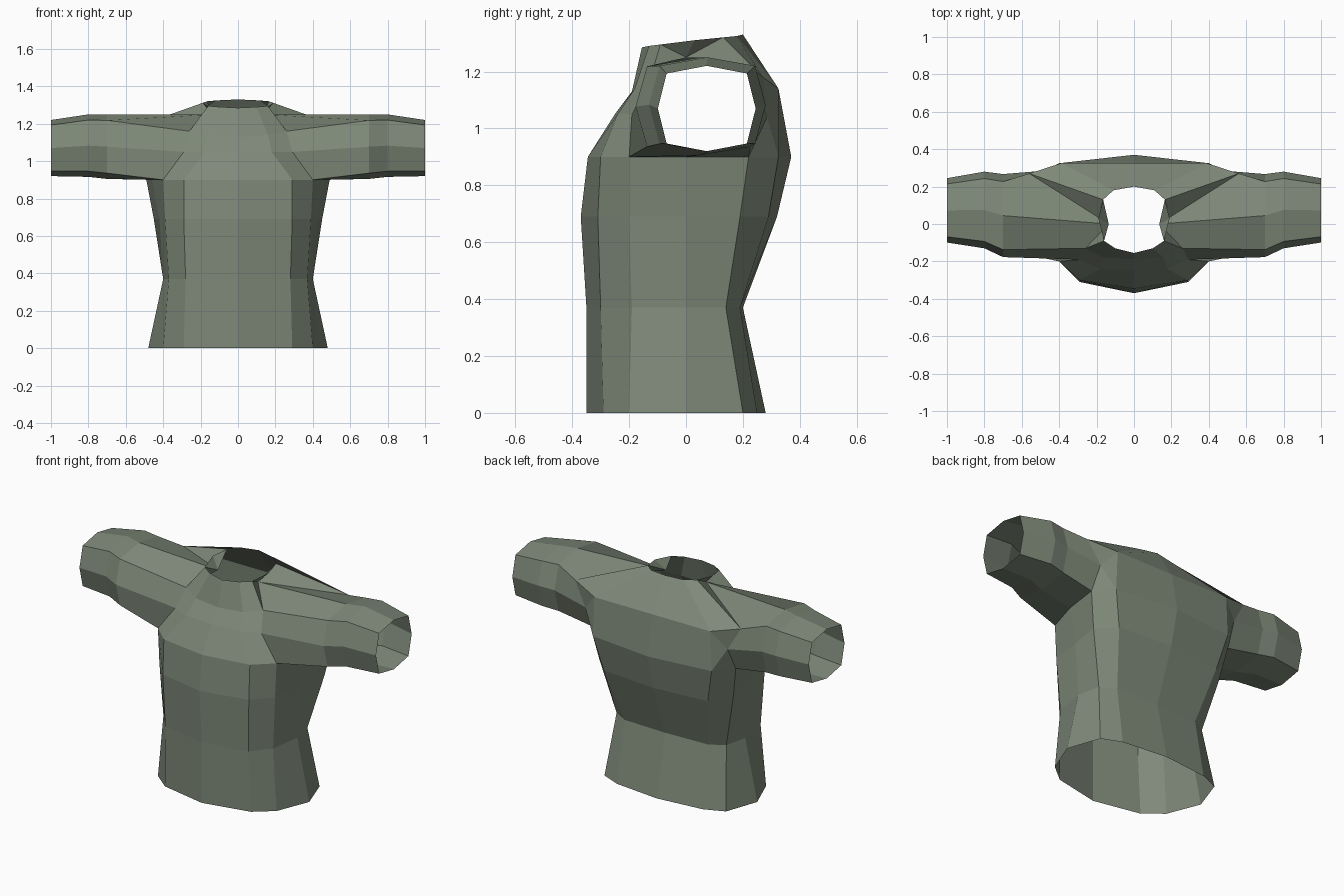
import bpy
import bmesh

# Remove the default cube only
cube = bpy.data.objects.get("Cube")
if cube:
    bpy.data.objects.remove(cube, do_unlink=True)

# Cloth colour
cloth = bpy.data.materials.new("grey_green_cloth")
cloth.use_nodes = True
cloth_colour = (0.21, 0.25, 0.19, 1)
cloth.diffuse_color = cloth_colour
cloth.node_tree.nodes["Principled BSDF"].inputs["Base Color"].default_value = cloth_colour

bm = bmesh.new()


def level_row(z, outline):
    """Vertices of a half outline lying at one height."""
    return [bm.verts.new((x, y, z)) for x, y in outline]


def free_row(points):
    """Vertices of a half outline with free heights."""
    return [bm.verts.new(p) for p in points]


def bridge(row_a, row_b, closed=False):
    """Join two rows of equal length with quads."""
    count = len(row_a)
    for i in range(count if closed else count - 1):
        j = (i + 1) % count
        bm.faces.new((row_a[i], row_a[j], row_b[j], row_b[i]))


def sleeve_ring(x, centre_y, centre_z, radius_y, radius_z):
    """Eight-sided sleeve section, from the top round by the front."""
    ring = []
    diagonal = 0.82
    for side_y, side_z in ((0, 1), (-1, 1), (-1, 0), (-1, -1),
                           (0, -1), (1, -1), (1, 0), (1, 1)):
        reach = diagonal if side_y and side_z else 1
        ring.append(bm.verts.new((x,
                                  centre_y + side_y * reach * radius_y,
                                  centre_z + side_z * reach * radius_z)))
    return ring


# Torso: half outlines from front centre to back centre
hem = level_row(0, [(0, -.35), (.29, -.29), (.4, -.2), (.48, 0),
                    (.41, .2), (.29, .25), (0, .28)])
waist = level_row(.37, [(0, -.35), (.28, -.3), (.37, -.19), (.4, 0),
                        (.37, .14), (.28, .19), (0, .2)])
ribs = level_row(.69, [(0, -.37), (.29, -.31), (.39, -.2), (.42, 0),
                       (.45, .19), (.35, .29), (0, .32)])
armpit = level_row(.9, [(0, -.345), (.29, -.3), (.4, -.2), (.46, 0),
                        (.49, .22), (.4, .325), (0, .37)])
for lower, upper in ((hem, waist), (waist, ribs), (ribs, armpit)):
    bridge(lower, upper)

# Chest and collar front
chest = free_row([(0, -.25, 1.05), (.18, -.24, 1.05), (.29, -.19, 1.05)])
collarbone = free_row([(0, -.19, 1.13), (.16, -.18, 1.14), (.26, -.13, 1.16)])
collar_front = free_row([(0, -.155, 1.285), (.1, -.13, 1.29), (.16, -.09, 1.295)])
bridge(armpit[:3], chest)
bridge(chest, collarbone)
bridge(collarbone, collar_front)

# Collar back and shoulder blades
collar_back = free_row([(.165, .13, 1.32), (.11, .18, 1.325), (0, .2, 1.33)])
shoulder_back, blade, spine = free_row([(.56, .27, 1.18), (.39, .325, 1.14),
                                        (0, .325, 1.14)])
bridge([shoulder_back, blade, spine], collar_back)
bridge(armpit[5:], [blade, spine])

# Shoulder tuck beside the neck
tuck, collar_side, arm_back = free_row([(.135, 0, 1.25), (.19, .03, 1.31),
                                        (.48, .285, 1.04)])
for corners in ((collar_front[2], tuck, collarbone[2]),
                (collar_front[2], collar_side, tuck),
                (collar_side, collar_back[0], tuck),
                (collar_back[0], shoulder_back, tuck),
                (blade, arm_back, shoulder_back),
                (blade, armpit[5], arm_back),
                (armpit[5], armpit[4], arm_back)):
    bm.faces.new(corners)

# Sleeve: armhole, elbow flare and open cuff
armhole = [tuck, collarbone[2], chest[2], armpit[2], armpit[3], armpit[4],
           arm_back, shoulder_back]
upper_sleeve = sleeve_ring(.7, .045, 1.077, .222, .172)
mid_sleeve = sleeve_ring(.8, .075, 1.083, .205, .167)
cuff = sleeve_ring(1, .073, 1.07, .172, .15)
for inner, outer in ((armhole, upper_sleeve), (upper_sleeve, mid_sleeve),
                     (mid_sleeve, cuff)):
    bridge(inner, outer, closed=True)

# Finish the half shell with flat faces pointing outwards
bmesh.ops.recalc_face_normals(bm, faces=bm.faces)
bm.faces.ensure_lookup_table()
front_face = min(bm.faces, key=lambda f: f.calc_center_median().y)
if front_face.normal.y > 0:
    bmesh.ops.reverse_faces(bm, faces=bm.faces)
mesh = bpy.data.meshes.new("shirt")
bm.to_mesh(mesh)
bm.free()
mesh.materials.append(cloth)
shirt = bpy.data.objects.new("shirt", mesh)
bpy.context.collection.objects.link(shirt)

# Mirror to the other side
mirror = shirt.modifiers.new("mirror", 'MIRROR')
mirror.use_axis[0] = True
mirror.use_clip = True
mirror.merge_threshold = 0.001
